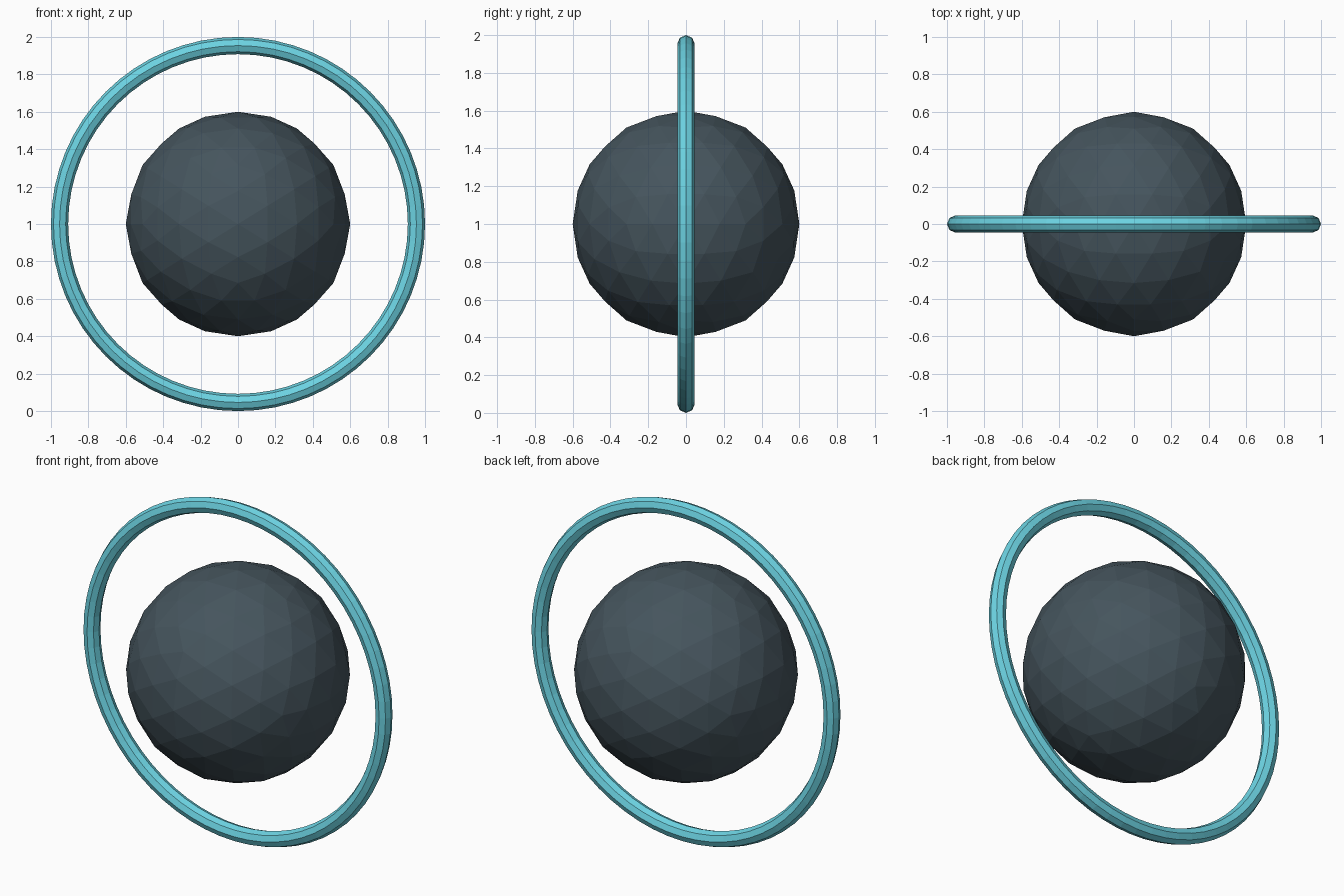
import bpy, bmesh, math
from mathutils import Vector

if "Cube" in bpy.data.objects:
    bpy.data.objects.remove(bpy.data.objects["Cube"])

CENTRE = Vector((0, 0, 1))


def finish(ob, name, colour):
    ob.name = name
    mat = bpy.data.materials.new(name + "_colour")
    mat.diffuse_color = (*colour, 1)
    mat.use_nodes = True
    mat.node_tree.nodes["Principled BSDF"].inputs["Base Color"].default_value = mat.diffuse_color
    ob.data.materials.append(mat)


# Faceted core: icosahedron with two-fold axes along x, y and z, split 4x and made round
PHI = (1 + math.sqrt(5)) / 2
bm = bmesh.new()
for a in (-1, 1):
    for b in (-PHI, PHI):
        for co in ((a, 0, b), (0, b, a), (b, a, 0)):
            bm.verts.new(co)
bmesh.ops.convex_hull(bm, input=bm.verts[:])
for _ in range(2):
    bmesh.ops.subdivide_edges(bm, edges=bm.edges[:], cuts=1, use_grid_fill=True)
for v in bm.verts:
    v.co = v.co.normalized() * 0.6
bmesh.ops.recalc_face_normals(bm, faces=bm.faces[:])
mesh = bpy.data.meshes.new("core")
bm.to_mesh(mesh)
bm.free()
core = bpy.data.objects.new("core", mesh)
core.location = CENTRE
bpy.context.collection.objects.link(core)
finish(core, "core", (0.06, 0.09, 0.11))

# Upright ring with an eight-sided section
bpy.ops.mesh.primitive_torus_add(location=CENTRE, rotation=(math.pi / 2, 0, 0),
                                 major_radius=0.954, minor_radius=0.046,
                                 major_segments=64, minor_segments=8)
finish(bpy.context.object, "ring", (0.15, 0.65, 0.76))
